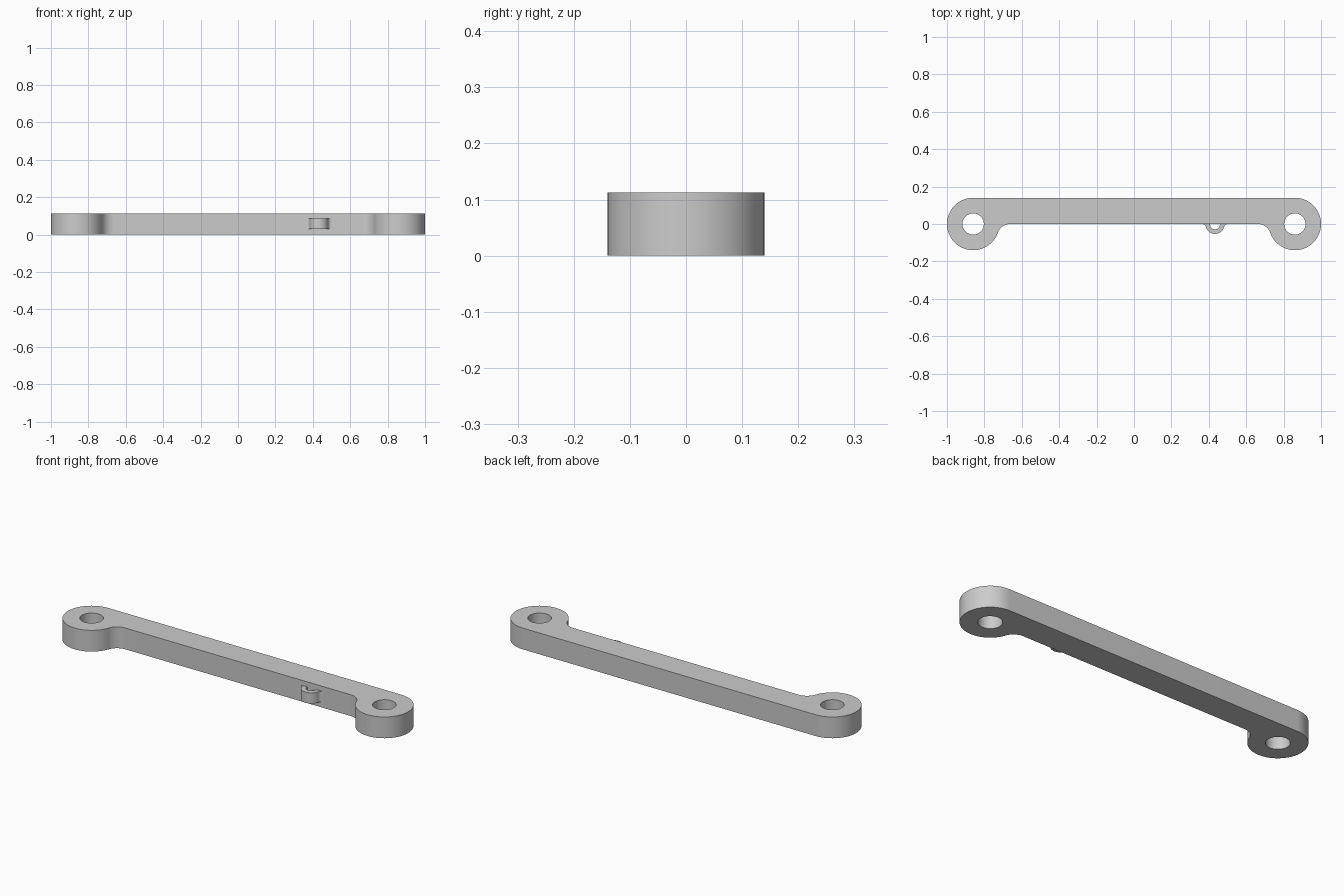
import bpy
import bmesh
from math import radians, degrees, cos, sin, sqrt, asin

if "Cube" in bpy.data.objects:
    bpy.data.objects.remove(bpy.data.objects["Cube"], do_unlink=True)

grey = bpy.data.materials.new("light grey")
grey.use_nodes = True
colour = (0.6, 0.6, 0.6, 1)
grey.diffuse_color = colour
grey.node_tree.nodes["Principled BSDF"].inputs["Base Color"].default_value = colour


def arc(cx, cy, r, start, end, steps):
    """Points on an arc, angles in degrees."""
    angles = [radians(start + (end - start) * i / steps) for i in range(steps + 1)]
    return [(cx + r * cos(a), cy + r * sin(a)) for a in angles]


def plate(name, loops, bottom, top):
    """Extrude closed outlines (outer one plus holes) into a solid."""
    bm = bmesh.new()
    for loop in loops:
        verts = [bm.verts.new((x, y, bottom)) for x, y in loop]
        for i, v in enumerate(verts):
            bm.edges.new((v, verts[i - 1]))
    bmesh.ops.remove_doubles(bm, verts=bm.verts[:], dist=0.0001)
    bmesh.ops.triangle_fill(bm, use_beauty=True, edges=bm.edges[:])
    cap = bmesh.ops.extrude_face_region(bm, geom=bm.faces[:], use_keep_orig=True)
    for v in cap["geom"]:
        if isinstance(v, bmesh.types.BMVert):
            v.co.z = top
    bmesh.ops.recalc_face_normals(bm, faces=bm.faces[:])
    mesh = bpy.data.meshes.new(name)
    bm.to_mesh(mesh)
    bm.free()
    mesh.materials.append(grey)
    mesh.shade_smooth()
    mesh.set_sharp_from_angle(angle=radians(35))
    obj = bpy.data.objects.new(name, mesh)
    bpy.context.collection.objects.link(obj)
    return obj


# Link bar: straight back edge, two round eyes, fillets into the recessed front
EYE_X, EYE_R, FILLET, HEIGHT = 0.86, 0.14, 0.07, 0.113
dx = sqrt((EYE_R + FILLET) ** 2 - FILLET ** 2)
lean = degrees(asin(FILLET / (EYE_R + FILLET)))
fx = EYE_X - dx
outline = (arc(EYE_X, 0, EYE_R, lean - 180, 90, 64)
           + arc(-EYE_X, 0, EYE_R, 90, 360 - lean, 64)
           + arc(-fx, -FILLET, FILLET, 180 - lean, 90, 16)
           + arc(fx, -FILLET, FILLET, 90, lean, 16))
holes = [arc(s * EYE_X, 0, 0.057, 0, 352.5, 47) for s in (-1, 1)]
plate("link_bar", [outline] + holes, 0, HEIGHT)

# Small half-ring lug on the front face, flared where it meets the bar
X, Y, RING, FLARE = 0.433, -0.003, 0.05, 0.02
drop = FLARE + Y
wide = sqrt((RING + FLARE) ** 2 - drop ** 2)
tilt = degrees(asin(drop / (RING + FLARE)))
lug = (arc(X - wide, -FLARE, FLARE, 90, tilt, 8)
       + arc(X, Y, RING, 180 + tilt, 360 - tilt, 24)
       + arc(X + wide, -FLARE, FLARE, 180 - tilt, 90, 8)
       + [(X + wide, 0.01), (X + 0.026, 0.01)]
       + arc(X, Y, 0.026, 0, -180, 20)
       + [(X - 0.026, 0.01), (X - wide, 0.01)])
plate("cable_lug", [lug], 0.029, 0.086)
